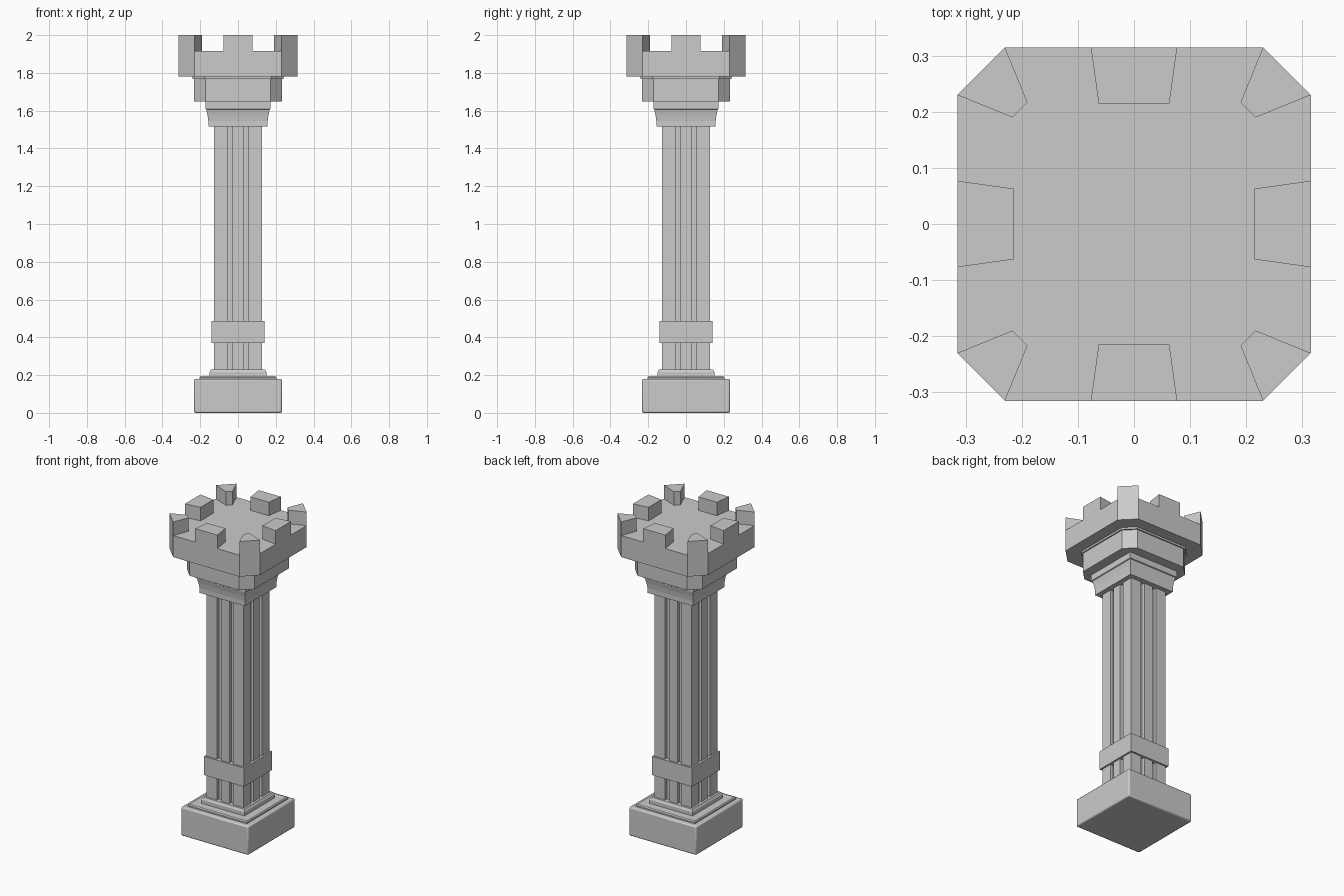
import bpy, bmesh
from math import radians
from mathutils import Matrix

if "Cube" in bpy.data.objects:
    bpy.data.objects.remove(bpy.data.objects["Cube"])


def loft(name, sections):
    """Solid through stacked outlines: list of (outline points, z)."""
    bm = bmesh.new()
    rings = [[bm.verts.new((x, y, z)) for x, y in pts] for pts, z in sections]
    n = len(rings[0])
    for a, b in zip(rings, rings[1:]):
        for i in range(n):
            j = (i + 1) % n
            bm.faces.new((a[i], a[j], b[j], b[i]))
    bm.faces.new(rings[0][::-1])
    bm.faces.new(rings[-1])
    bmesh.ops.recalc_face_normals(bm, faces=bm.faces)
    me = bpy.data.meshes.new(name)
    bm.to_mesh(me)
    bm.free()
    ob = bpy.data.objects.new(name, me)
    bpy.context.collection.objects.link(ob)
    return ob


def quarter_turns(pts):
    """Repeat one side's points around all four sides."""
    out = []
    for k in range(4):
        for x, y in pts:
            for _ in range(k):
                x, y = -y, x
            out.append((x, y))
    return out


def square(h):
    return quarter_turns([(-h, -h)])


def octagon(h, c):
    return quarter_turns([(-c, -h), (c, -h)])


def stack(name, profile):
    return loft(name, [(square(h), z) for h, z in profile])


# Plinth with softened edges
plinth = stack("plinth", [(0.233, 0), (0.233, 0.18)])
bev = plinth.modifiers.new("soft_edges", "BEVEL")
bev.width = 0.008
bev.segments = 2
bpy.context.view_layer.objects.active = plinth
plinth.select_set(True)
bpy.ops.object.shade_smooth_by_angle(angle=radians(50))
plinth.select_set(False)

# Stepped foot moulding
stack("foot_step_lower", [(0.204, 0.175), (0.204, 0.187), (0.199, 0.194)])
stack("foot_step_upper", [(0.150, 0.19), (0.150, 0.217), (0.142, 0.231)])

# Shaft with two grooves per side
H, D, G0, G1 = 0.128, 0.02, 0.03, 0.056
side = [(-H, -H), (-G1, -H), (-G1, -H + D), (-G0, -H + D), (-G0, -H),
        (G0, -H), (G0, -H + D), (G1, -H + D), (G1, -H)]
outline = quarter_turns(side)
loft("shaft", [(outline, 0.225), (outline, 1.52)])

# Band round the shaft
stack("shaft_band", [(0.139, 0.37), (0.139, 0.487)])

# Flared capital
stack("capital", [(0.157, 1.515), (0.157, 1.545), (0.161, 1.575),
                  (0.168, 1.607), (0.173, 1.61), (0.173, 1.655)])

# Eight-sided collar and thin lip
loft("collar", [(octagon(0.234, 0.172), 1.648), (octagon(0.234, 0.172), 1.77)])
loft("collar_lip", [(octagon(0.242, 0.178), 1.768), (octagon(0.242, 0.178), 1.785)])

# Crown platform
loft("crown", [(octagon(0.315, 0.23), 1.78), (octagon(0.315, 0.23), 1.915)])

# Merlons on the sides and corners
side_merlon = [(-0.077, -0.315), (0.077, -0.315), (0.063, -0.215), (-0.063, -0.215)]
corner_merlon = [(0.23, -0.315), (0.315, -0.23), (0.217, -0.19), (0.19, -0.217)]
for label, pts in (("side", side_merlon), ("corner", corner_merlon)):
    for k in range(4):
        ob = loft(f"{label}_merlon_{k + 1}", [(pts, 1.91), (pts, 2.0)])
        ob.data.transform(Matrix.Rotation(radians(90 * k), 4, "Z"))
